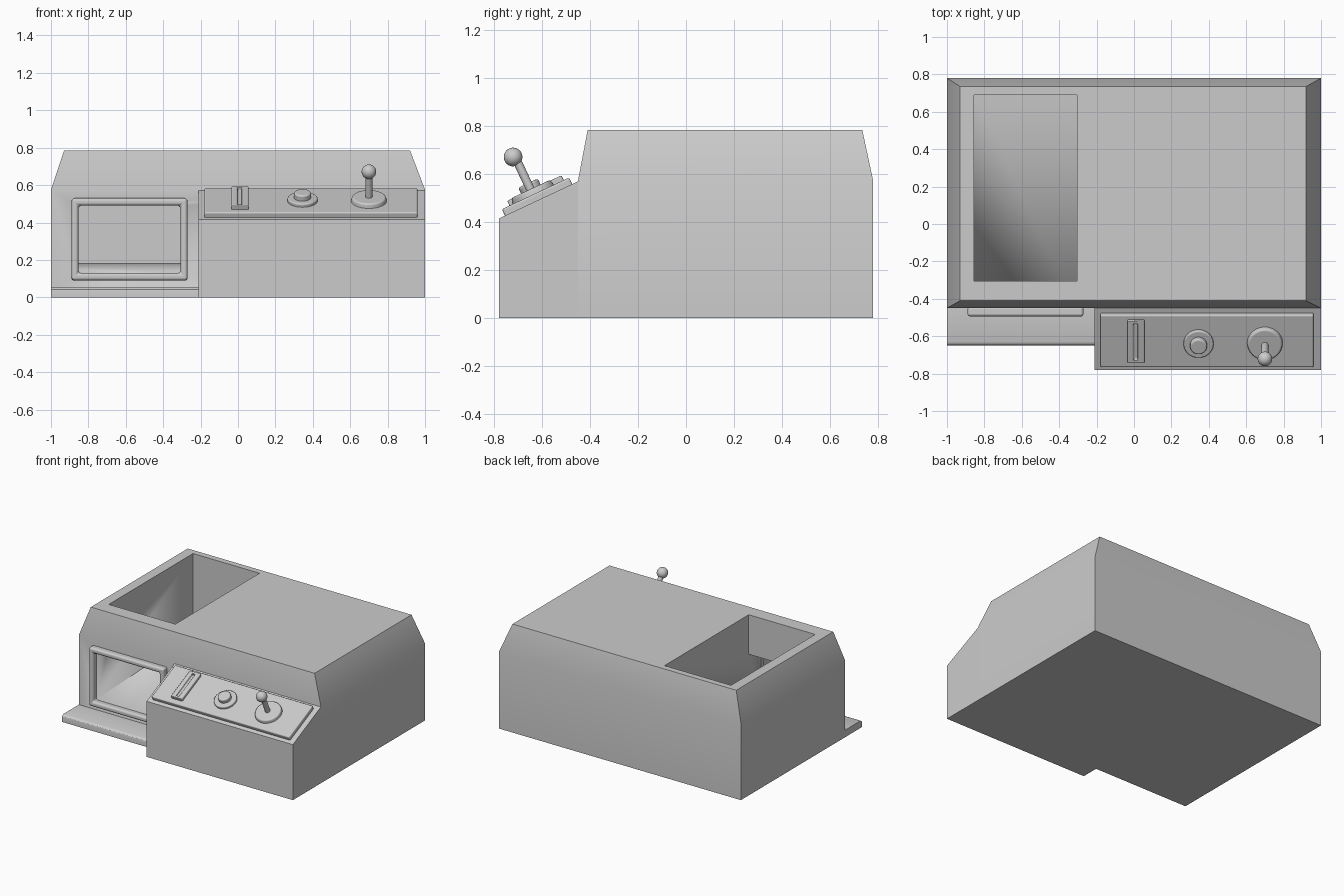
import bpy, bmesh, math
from mathutils import Matrix, Vector

if "Cube" in bpy.data.objects:
    bpy.data.objects.remove(bpy.data.objects["Cube"])

# local frame of the sloped control deck (x right, y up the slope, z out)
SLOPE = Matrix.Translation((0, -0.615, 0.4925)) @ Matrix.Rotation(math.atan2(0.155, 0.33), 4, 'X')


def finish(name, bm, matrix=None, bevel=0, segs=3):
    bmesh.ops.recalc_face_normals(bm, faces=bm.faces)
    me = bpy.data.meshes.new(name)
    bm.to_mesh(me)
    bm.free()
    if matrix:
        me.transform(matrix)
    ob = bpy.data.objects.new(name, me)
    bpy.context.collection.objects.link(ob)
    bpy.ops.object.select_all(action='DESELECT')
    bpy.context.view_layer.objects.active = ob
    ob.select_set(True)
    bpy.ops.object.shade_smooth_by_angle(angle=math.radians(30))
    if bevel:
        add_bevel(ob, bevel, segs)
    return ob


def add_bevel(ob, width, segs=3):
    m = ob.modifiers.new("bevel", 'BEVEL')
    m.width, m.segments, m.limit_method = width, segs, 'ANGLE'
    m.harden_normals = True


def box(name, lo, hi, matrix=None, bevel=0):
    bm = bmesh.new()
    bmesh.ops.create_cube(bm, size=1)
    for v in bm.verts:
        v.co = [l + (c + 0.5) * (h - l) for l, h, c in zip(lo, hi, v.co)]
    return finish(name, bm, matrix, bevel)


def extrude_x(name, profile, x0, x1):
    bm = bmesh.new()
    f = bm.faces.new([bm.verts.new((x0, y, z)) for y, z in profile])
    ext = bmesh.ops.extrude_face_region(bm, geom=[f])['geom']
    bmesh.ops.translate(bm, vec=(x1 - x0, 0, 0),
                        verts=[e for e in ext if isinstance(e, bmesh.types.BMVert)])
    return finish(name, bm)


def disc(name, centre, r, height, bevel=0, r2=None):
    bm = bmesh.new()
    bmesh.ops.create_cone(bm, cap_ends=True, segments=40, radius1=r,
                          radius2=r if r2 is None else r2, depth=height)
    at = Matrix.Translation(Vector(centre) + Vector((0, 0, height / 2)))
    return finish(name, bm, SLOPE @ at, bevel)


def cut(ob, cutter):
    m = ob.modifiers.new("cut", 'BOOLEAN')
    m.operation, m.solver, m.object = 'DIFFERENCE', 'EXACT', cutter
    cutter.hide_render = True
    cutter.hide_set(True)


# cabinet: straight walls with a tapered upper rim
bm = bmesh.new()
rings = []
for x0, x1, y0, y1, z in [(-1, 1, -0.45, 0.78, 0), (-1, 1, -0.45, 0.78, 0.575),
                          (-0.93, 0.92, -0.41, 0.735, 0.785)]:
    rings.append([bm.verts.new((x, y, z)) for x, y in
                  [(x0, y0), (x1, y0), (x1, y1), (x0, y1)]])
for a, b in zip(rings, rings[1:]):
    for i in range(4):
        j = (i + 1) % 4
        bm.faces.new([a[i], a[j], b[j], b[i]])
bm.faces.new(rings[0])
bm.faces.new(rings[-1])
cabinet = finish("cabinet", bm)

# prize chute: open at the top and through the front window
chute = extrude_x("chute_cutter", [(-0.6, 0.13), (-0.45, 0.13), (0.69, 0.18), (0.69, 1),
                                   (-0.305, 1), (-0.305, 0.49), (-0.6, 0.49)], -0.855, -0.305)
cut(cabinet, chute)

# window frame
frame = box("window_frame", (-0.89, -0.495, 0.09), (-0.27, -0.44, 0.53))
cut(frame, box("frame_cutter", (-0.853, -0.7, 0.13), (-0.307, -0.2, 0.49)))
add_bevel(frame, 0.016)

# control console and front step
extrude_x("console", [(-0.78, 0), (-0.45, 0), (-0.45, 0.57), (-0.78, 0.415)], -0.21, 1)
extrude_x("front_step", [(-0.65, 0), (-0.45, 0), (-0.45, 0.053), (-0.63, 0.053),
                         (-0.641, 0.049), (-0.648, 0.041), (-0.65, 0.03)], -1, -0.21)

# control plate
box("control_plate", (-0.18, -0.155, -0.01), (0.96, 0.155, 0.03), SLOPE, 0.009)

# coin slot
slot = box("coin_slot", (-0.035, -0.12, 0.02), (0.056, 0.13, 0.052), SLOPE)
cut(slot, box("slit_cutter", (-0.003, -0.1, 0.034), (0.02, 0.11, 0.1), SLOPE))
add_bevel(slot, 0.006)

# push button
disc("button_base", (0.345, -0.01, 0.02), 0.08, 0.03, 0.008)
disc("button_cap", (0.345, -0.01, 0.04), 0.045, 0.042, 0.01)

# joystick
disc("joystick_base", (0.70, -0.01, 0.02), 0.097, 0.035, 0.01, 0.09)
disc("joystick_shaft", (0.70, -0.012, 0.04), 0.018, 0.16)
bm = bmesh.new()
bmesh.ops.create_uvsphere(bm, u_segments=32, v_segments=16, radius=0.039)
finish("joystick_ball", bm, SLOPE @ Matrix.Translation((0.70, -0.02, 0.207)))
